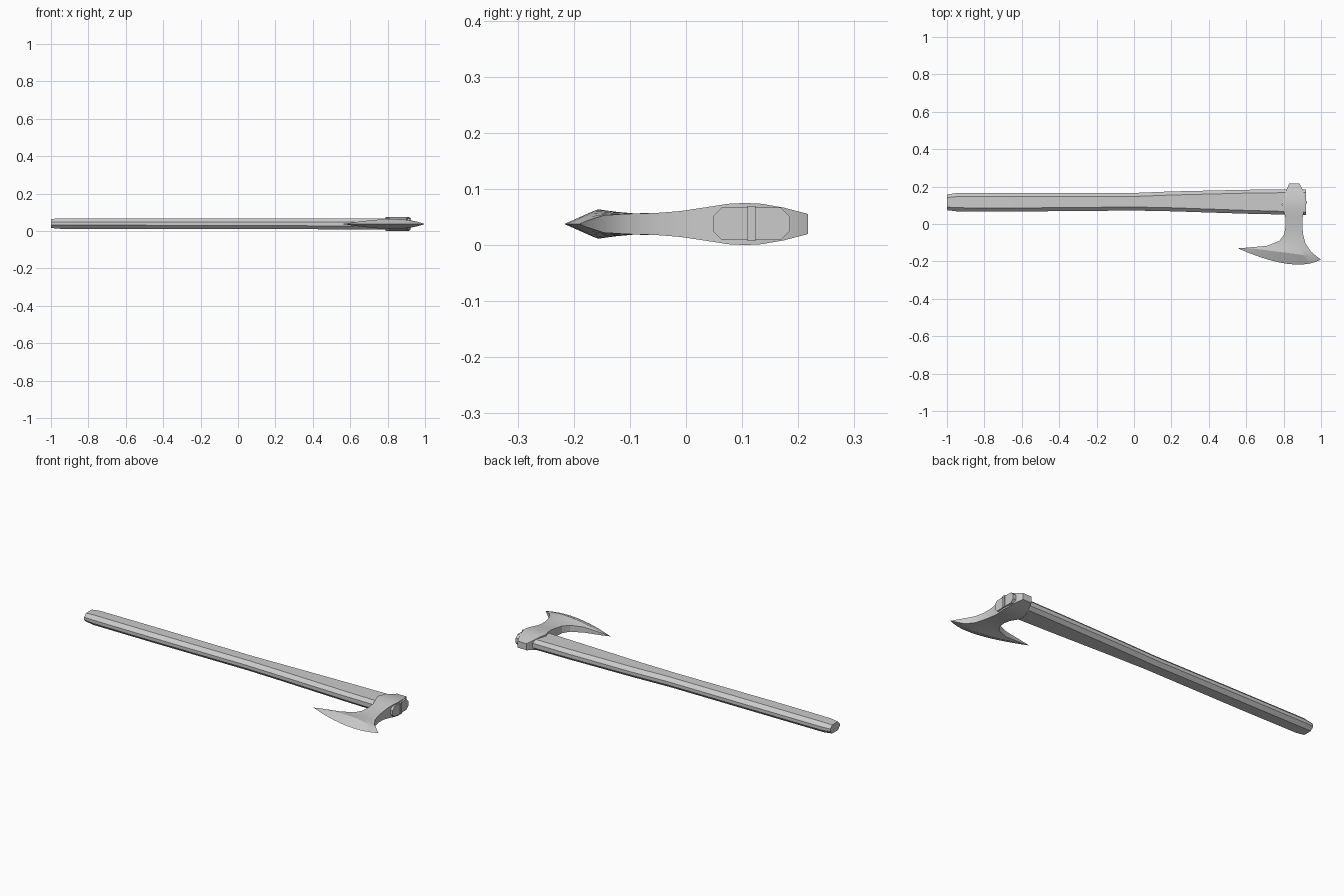
import bpy, bmesh, math

if "Cube" in bpy.data.objects:
    bpy.data.objects.remove(bpy.data.objects["Cube"])

ZC = 0.0375  # height of the axe's middle plane


def finish(bm, name, angle):
    bmesh.ops.remove_doubles(bm, verts=bm.verts, dist=0.0005)
    bmesh.ops.recalc_face_normals(bm, faces=bm.faces)
    me = bpy.data.meshes.new(name)
    bm.to_mesh(me)
    bm.free()
    ob = bpy.data.objects.new(name, me)
    bpy.context.collection.objects.link(ob)
    bpy.ops.object.select_all(action='DESELECT')
    ob.select_set(True)
    bpy.context.view_layer.objects.active = ob
    bpy.ops.object.shade_smooth_by_angle(angle=math.radians(angle))
    return ob


def octagon(x, y0, y1, z0, z1, c):
    return [(x, y0 + c, z0), (x, y1 - c, z0), (x, y1, z0 + c), (x, y1, z1 - c),
            (x, y1 - c, z1), (x, y0 + c, z1), (x, y0, z1 - c), (x, y0, z0 + c)]


def loft(name, sections, angle):
    bm = bmesh.new()
    rings = [[bm.verts.new(p) for p in s] for s in sections]
    n = len(rings[0])
    for a, b in zip(rings, rings[1:]):
        for i in range(n):
            j = (i + 1) % n
            bm.faces.new((a[i], a[j], b[j], b[i]))
    bm.faces.new(rings[0])
    bm.faces.new(rings[-1])
    return finish(bm, name, angle)


# Octagonal handle, flaring towards the head: x, y range, z range, chamfer
loft("handle", [octagon(*s) for s in (
    (-1.0, 0.074, 0.158, 0.016, 0.064, 0.017),
    (-0.95, 0.068, 0.165, 0.012, 0.068, 0.019),
    (-0.6, 0.067, 0.166, 0.012, 0.068, 0.019),
    (0.0, 0.072, 0.166, 0.011, 0.067, 0.019),
    (0.2, 0.068, 0.174, 0.010, 0.066, 0.019),
    (0.6, 0.055, 0.183, 0.009, 0.066, 0.018),
    (0.92, 0.048, 0.185, 0.009, 0.067, 0.016))], 25)

# Thin wedge driven into the end of the handle
loft("wedge", [[(x, y0, 0.007), (x, y1, 0.007), (x, y1, 0.070), (x, y0, 0.070)]
               for x, y0, y1 in ((0.80, 0.115, 0.120), (0.925, 0.110, 0.124))], 25)

# Head rows from poll to edge: left, middle, right points, half thickness, tip thickness factor
rows = [
    ((0.83, 0.217), (0.857, 0.217), (0.885, 0.217), 0.018, 1),
    ((0.812, 0.175), (0.857, 0.175), (0.905, 0.175), 0.029, 1),
    ((0.798, 0.135), (0.855, 0.135), (0.912, 0.135), 0.0360, 1),
    ((0.789, 0.105), (0.853, 0.105), (0.916, 0.105), 0.0375, 1),
    ((0.798, 0.075), (0.855, 0.075), (0.910, 0.075), 0.0360, 1),
    ((0.811, 0.03), (0.855, 0.03), (0.901, 0.03), 0.0290, 1),
    ((0.811, -0.01), (0.855, -0.01), (0.900, -0.01), 0.0230, 1),
    ((0.803, -0.055), (0.853, -0.055), (0.904, -0.055), 0.0195, 1),
    ((0.778, -0.09), (0.85, -0.095), (0.917, -0.105), 0.0190, 0.95),
    ((0.71, -0.117), (0.84, -0.127), (0.945, -0.147), 0.0220, 0.7),
    ((0.595, -0.127), (0.825, -0.155), (0.983, -0.178), 0.0260, 0.2),
    ((0.555, -0.130), (0.82, -0.213), (1.0, -0.190), 0.0, 1),
]
COLS = 10


def row_points(row, side):
    l, m, r, h, tip = row
    pts = []
    for i in range(COLS + 1):
        t = i / COLS
        wl, wm, wr = (1 - t) * (1 - 2 * t), 4 * t * (1 - t), t * (2 * t - 1)
        x, y = (wl * a + wm * b + wr * c for a, b, c in zip(l, m, r))
        thick = h * (tip + (1 - tip) * wm)
        pts.append((x, y, ZC + side * thick))
    return pts


# Axe head with poll, eye swelling, neck and bearded blade
bm = bmesh.new()
top, bottom = ([[bm.verts.new(p) for p in row_points(r, s)] for r in rows] for s in (1, -1))
for grid in (top, bottom):
    for a, b in zip(grid, grid[1:]):
        for i in range(COLS):
            bm.faces.new((a[i], a[i + 1], b[i + 1], b[i]))
for i in (0, COLS):
    for k in range(len(rows) - 1):
        bm.faces.new((top[k][i], top[k + 1][i], bottom[k + 1][i], bottom[k][i]))
bm.faces.new(top[0] + bottom[0][::-1])
finish(bm, "axe_head", 25)
